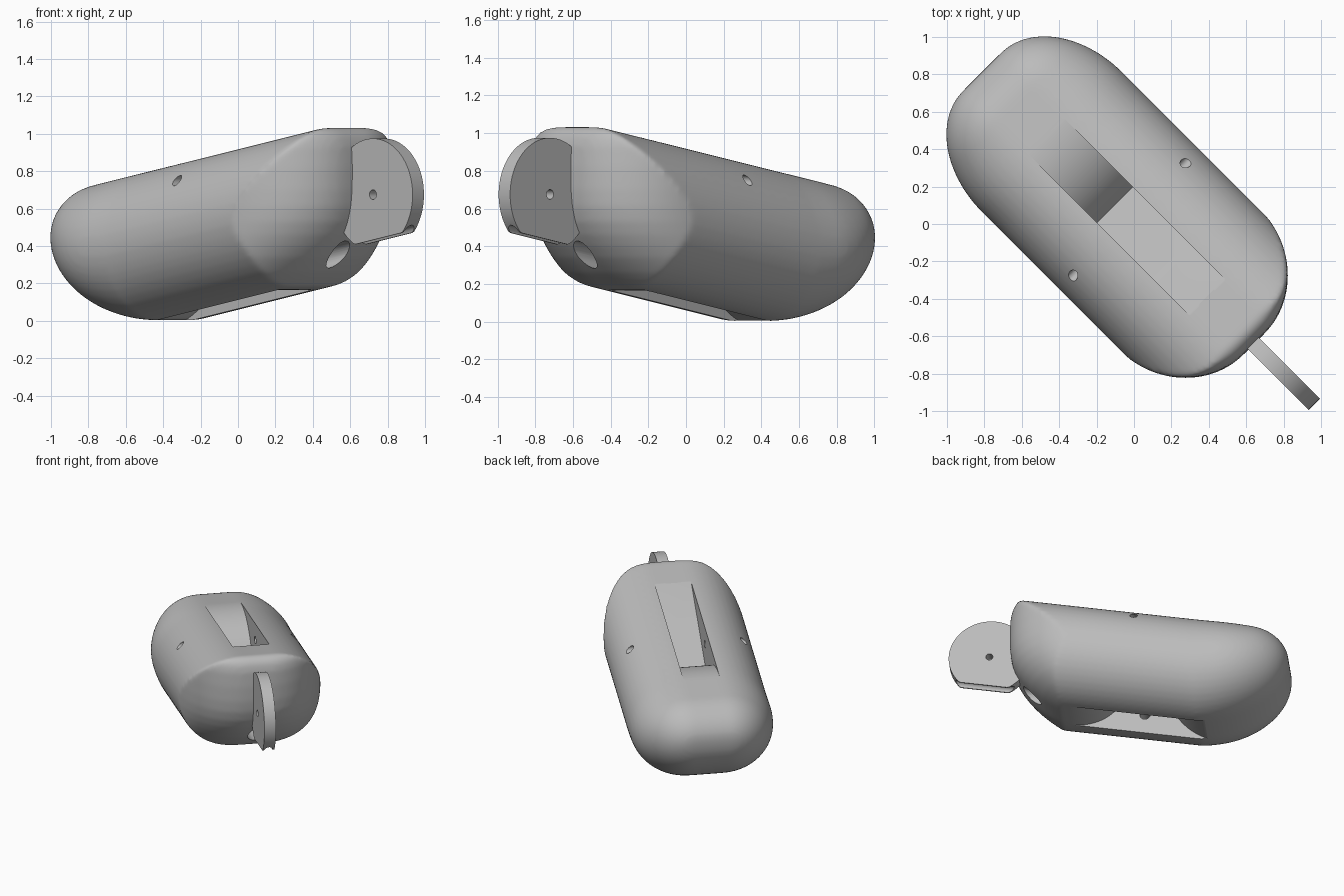
import bpy, bmesh, math
from mathutils import Matrix

if "Cube" in bpy.data.objects:
    bpy.data.objects.remove(bpy.data.objects["Cube"], do_unlink=True)

grey = bpy.data.materials.new("plain_grey")
grey.use_nodes = True
colour = (0.5, 0.5, 0.5, 1)
grey.diffuse_color = colour
grey.node_tree.nodes["Principled BSDF"].inputs["Base Color"].default_value = colour

# Parts are built with length on x, width on y, then turned 45 degrees at the end
SLOPE = math.tan(math.radians(10))


def make(name, bm):
    bmesh.ops.recalc_face_normals(bm, faces=bm.faces)
    mesh = bpy.data.meshes.new(name)
    bm.to_mesh(mesh)
    bm.free()
    ob = bpy.data.objects.new(name, mesh)
    bpy.context.collection.objects.link(ob)
    mesh.materials.append(grey)
    return ob


def loft(name, rings):
    bm = bmesh.new()
    loops = [[bm.verts.new(p) for p in ring] for ring in rings]
    n = len(loops[0])
    for a, b in zip(loops, loops[1:]):
        for i in range(n):
            j = (i + 1) % n
            bm.faces.new((a[i], a[j], b[j], b[i]))
    bm.faces.new(loops[0])
    bm.faces.new(loops[-1])
    return make(name, bm)


def plate(name, profile, half):
    return loft(name, [[(x, y, z) for x, z in profile] for y in (-half, half)])


def rod(name, x, z, radius, length, matrix):
    bm = bmesh.new()
    bmesh.ops.create_cone(bm, cap_ends=True, segments=32, radius1=radius,
                          radius2=radius, depth=length,
                          matrix=Matrix.Translation((x, 0, z)) @ matrix)
    return make(name, bm)


def apply_modifier(ob, kind, **settings):
    mod = ob.modifiers.new(kind, kind)
    for key, value in settings.items():
        setattr(mod, key, value)
    bpy.context.view_layer.objects.active = ob
    bpy.ops.object.modifier_apply(modifier=mod.name)


def boolean(ob, cutter, operation="DIFFERENCE"):
    cutter.hide_render = True
    apply_modifier(ob, "BOOLEAN", object=cutter, operation=operation, solver="EXACT")
    bpy.data.objects.remove(cutter, do_unlink=True)


def top_line(x):
    return 0.889 + SLOPE * x


def bottom_line(x):
    return 0.088 + SLOPE * x


def quarter(t):
    return math.sqrt(max(0, 1 - t * t))


# Body: rounded sections that close in toward the tail
def section(x):
    flat = 0.13
    width = 0.145 + 0.385 * quarter(max(0, (-0.62 - x) / 0.53))
    top = top_line(x) - 0.2 * (1 - quarter(max(0, (-0.91 - x) / 0.24)))
    low = bottom_line(x) if x > -0.48 else 0.47 - 0.467 * quarter((-0.48 - x) / 0.67)
    mid, high = (top + low) / 2, (top - low) / 2
    ring = []
    for side in (1, -1):
        for i in range(25):
            t = side * math.radians(-90 + 7.5 * i)
            ring.append((x, side * (flat + (width - flat) * math.cos(t)),
                         mid + high * math.sin(t)))
    return ring


tail = [-1.15 + 0.67 * (1 - math.cos(math.radians(4.5 * i))) for i in range(21)]
body = loft("body", [section(x) for x in tail + [0, 0.4, 0.8, 1.2]])


# Blunt rounded nose with a receding chin
def nose_outline(z, front):
    ring = [(-2, -0.54, z)]
    for side in (-1, 1):
        for i in range(25):
            t = math.radians(90 * i / 24)
            if side == 1:
                t = math.pi / 2 - t
            ring.append((front - 0.515 + 0.515 * math.sin(t),
                         side * (0.08 + 0.46 * math.cos(t)), z))
    return ring + [(-2, 0.54, z)]


nose = [(-0.1, 0.1), (0.1, 0.39), (0.18, 0.54), (0.22, 0.605), (0.26, 0.66),
        (0.3, 0.705), (0.34, 0.747), (0.4, 0.797), (0.46, 0.838), (0.53, 0.873),
        (0.61, 0.896), (0.7, 0.906), (0.82, 0.908), (0.93, 0.902), (0.98, 0.89),
        (1.01, 0.872), (1.03, 0.845), (1.042, 0.8), (1.05, 0.73)]
boolean(body, loft("nose_cutter", [nose_outline(z, f) for z, f in nose]), "INTERSECT")

# Soften the joined surfaces
apply_modifier(body, "REMESH", mode="VOXEL", voxel_size=0.015)
apply_modifier(body, "SMOOTH", factor=0.5, iterations=10)


# Lever slots above and below, with convex ramps
def arc(start, end, depth, steps=16):
    run = end - start
    radius = (run * run + depth * depth) / (2 * depth)
    return [(start + run * i / steps,
             radius - math.sqrt(radius ** 2 - (run * i / steps) ** 2))
            for i in range(steps + 1)]


upper = arc(-0.68, -0.145, 0.35) + [(0.11, 0.22), (0.55, 0), (0.55, -0.3), (-0.68, -0.3)]
lower = arc(-0.62, -0.26, 0.26) + arc(0.48, 0.09, 0.26)[::-1] + [(0.48, -0.3), (-0.62, -0.3)]
boolean(body, plate("upper_slot", [(x, top_line(x) - d) for x, d in upper], 0.135))
boolean(body, plate("lower_slot", [(x, bottom_line(x) + d) for x, d in lower], 0.135))

# Pin holes across the slots and a socket in the chin
across = Matrix.Rotation(math.pi / 2, 4, "X")
along = Matrix.Rotation(math.radians(80), 4, "Y")
boolean(body, rod("upper_pin", -0.035, 0.75, 0.028, 1.4, across))
boolean(body, rod("lower_pin", -0.07, 0.23, 0.038, 0.56, across))
boolean(body, rod("chin_socket", 0.72, 0.35, 0.06, 0.6, along))

# Round tab on the nose with a grooved flat lower edge and an eyelet
cx, cz, r = 1.063, 0.675, 0.3
floor = 0.433
outline = []
for i in range(96):
    t = 2 * math.pi * i / 96
    x, z = cx + r * math.cos(t), cz + r * math.sin(t)
    outline.append((x, max(z, floor + SLOPE * (x - cx))))
tab = plate("nose_tab", outline, 0.043)
boolean(tab, rod("eyelet", cx, cz, 0.026, 0.4, across))
boolean(tab, rod("edge_groove", cx, floor, 0.034, 1.0, along))

# Turn into place and shade
for ob in (body, tab):
    ob.data.transform(Matrix.Rotation(-math.pi / 4, 4, "Z"))
    bpy.ops.object.select_all(action="DESELECT")
    ob.select_set(True)
    bpy.context.view_layer.objects.active = ob
    bpy.ops.object.shade_smooth_by_angle(angle=math.radians(30))
